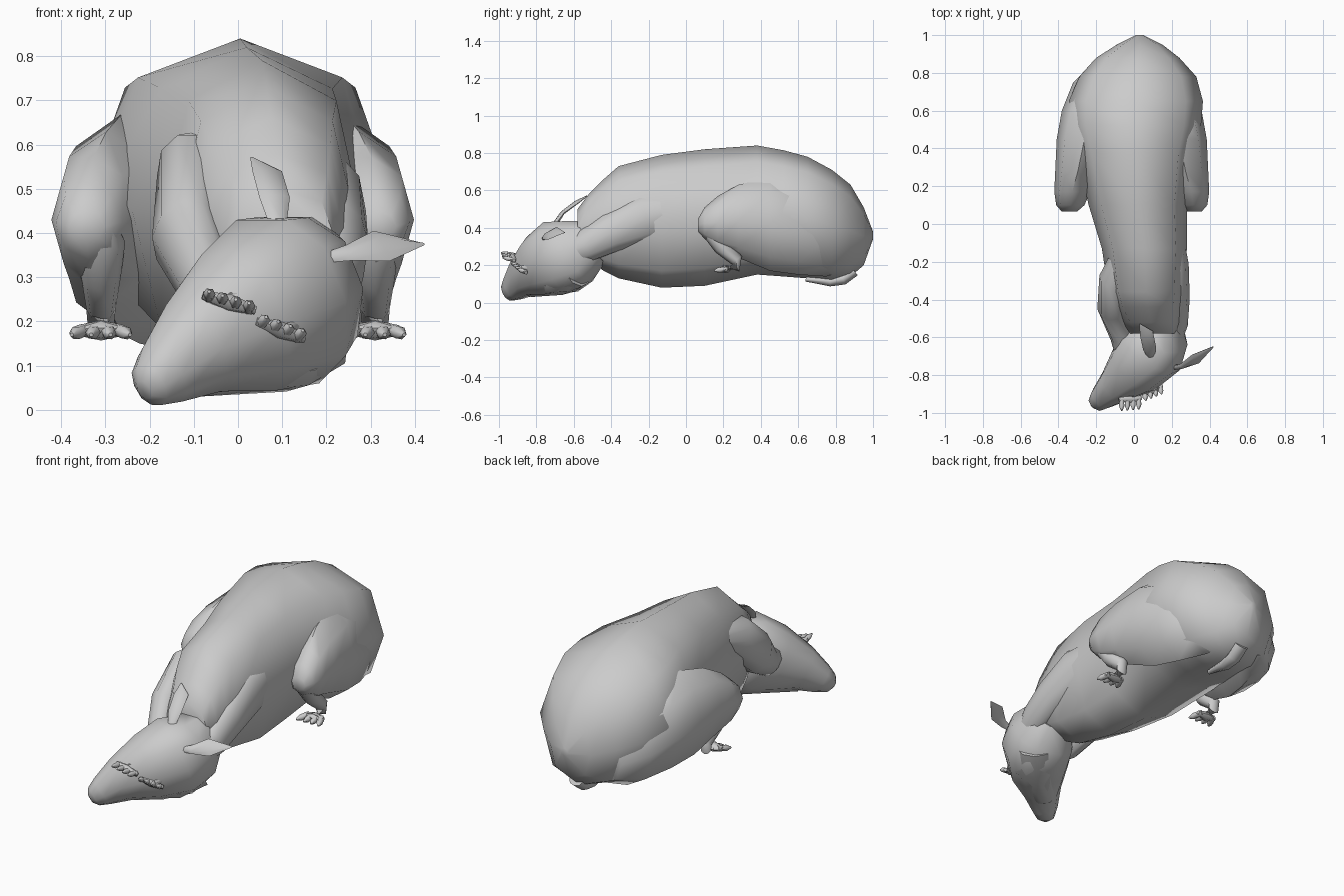
import bpy
import bmesh
import math
from mathutils import Vector

cube = bpy.data.objects.get("Cube")
if cube:
    bpy.data.objects.remove(cube, do_unlink=True)

hide = bpy.data.materials.new("grey_hide")
hide.use_nodes = True
GREY = (0.6, 0.6, 0.6, 1)
hide.diffuse_color = GREY
hide.node_tree.nodes["Principled BSDF"].inputs["Base Color"].default_value = GREY


def add_tube(bm, path, sides, axis, up, power):
    """Loft rings (x, y, z, half width, half height) along a path."""
    pts = [Vector(p[:3]) for p in path]
    rings = []
    for i, p in enumerate(path):
        t = axis or pts[min(i + 1, len(pts) - 1)] - pts[max(i - 1, 0)]
        t = Vector(t).normalized()
        side = t.cross(Vector(up)).normalized()
        normal = side.cross(t)
        ring = []
        for k in range(sides):
            a = math.tau * k / sides
            c, s = math.cos(a), math.sin(a)
            c = math.copysign(abs(c) ** power, c)
            s = math.copysign(abs(s) ** power, s)
            ring.append(bm.verts.new(pts[i] + side * c * p[3] + normal * s * p[4]))
        rings.append(ring)
    for r0, r1 in zip(rings, rings[1:]):
        for k in range(sides):
            n = (k + 1) % sides
            bm.faces.new((r0[k], r0[n], r1[n], r1[k]))
    bm.faces.new(rings[0][::-1])
    bm.faces.new(rings[-1])


def build(name, paths, sides=10, axis=None, up=(0, 0, 1), power=1.0):
    bm = bmesh.new()
    for path in paths:
        add_tube(bm, path, sides, axis, up, power)
    bmesh.ops.recalc_face_normals(bm, faces=bm.faces)
    mesh = bpy.data.meshes.new(name)
    bm.to_mesh(mesh)
    bm.free()
    mesh.materials.append(hide)
    ob = bpy.data.objects.new(name, mesh)
    bpy.context.collection.objects.link(ob)
    bpy.ops.object.select_all(action="DESELECT")
    ob.select_set(True)
    bpy.context.view_layer.objects.active = ob
    bpy.ops.object.shade_smooth_by_angle(angle=math.radians(60))


def from_heights(rows, s=1, shift=0):
    """Rows of (y, top, bottom, x, half width) to loft rings."""
    return [(s * x + shift, y, (top + low) / 2, w, (top - low) / 2)
            for y, top, low, x, w in rows]


def paw(name, a, b, reach, fan=0.0, r=0.02):
    """Knuckle bar from a to b with four pointed toes."""
    a, b, reach = Vector(a), Vector(b), Vector(reach)
    mid = (a + b) / 2
    paths = [[(*a, r * .5, r * .5), (*mid, r * 1.2, r), (*b, r * .5, r * .5)]]
    for k in range(4):
        base = a.lerp(b, (k + .5) / 4)
        d = reach + (base - mid) * fan
        paths.append([(*(base - d * .2), r * .6, r * .6),
                      (*(base + d * .6), r * .7, r * .65),
                      (*(base + d), r * .2, r * .2)])
    build(name, paths, sides=6, up=(0.1, 0.2, 1))


# Trunk, broad over the hips and ridged along the back
build("body", [from_heights([
    (-.58, .5, .27, .1, .12), (-.52, .58, .23, .09, .15),
    (-.44, .66, .17, .075, .18), (-.36, .73, .13, .065, .2),
    (-.13, .79, .08, .055, .225), (.1, .82, .09, .02, .26),
    (.38, .84, .15, .005, .31), (.52, .815, .14, .005, .35),
    (.65, .78, .13, .01, .355), (.78, .71, .11, .02, .31),
    (.88, .63, .14, .02, .22),
    (.95, .51, .2, .03, .12), (1, .38, .34, .03, .02)])],
    sides=8, axis=(0, 1, 0), power=.85)

# Head turned down to one side, with its jaw
build("head", [[
    (.14, -.5, .33, .11, .13), (.12, -.59, .275, .17, .185),
    (.09, -.67, .245, .185, .205), (0, -.77, .197, .155, .172),
    (-.1, -.86, .14, .1, .115), (-.17, -.92, .08, .067, .075),
    (-.2, -.95, .055, .048, .052), (-.212, -.965, .045, .02, .022)]], power=.85)
build("lower_jaw", [[
    (.18, -.58, .15, .09, .07), (.1, -.67, .09, .11, .05),
    (-.09, -.83, .06, .05, .03)]], sides=8)

# Leaf shaped ears
build("left_ear", [[
    (.2, -.76, .345, .014, .012), (.25, -.755, .355, .022, .01),
    (.325, -.715, .371, .045, .008), (.42, -.65, .375, .003, .003)]],
    sides=6, up=(0, -1.5, 1))
build("right_ear", [[
    (.09, -.7, .42, .02, .014), (.083, -.66, .48, .035, .01),
    (.066, -.58, .54, .036, .008), (.03, -.53, .57, .003, .003)]], sides=6)

# Forelegs reaching forward under the head
build("left_foreleg", [[
    (.16, .04, .5, .08, .1), (.195, -.22, .45, .095, .14),
    (.21, -.4, .375, .085, .11), (.21, -.53, .305, .075, .09),
    (.18, -.65, .25, .06, .07), (.1, -.87, .18, .025, .022)]])
build("right_foreleg", [[
    (-.04, -.1, .58, .05, .06), (-.1, -.29, .53, .085, .11),
    (-.115, -.44, .39, .08, .11), (-.06, -.6, .27, .065, .08),
    (-.01, -.91, .245, .025, .02)]])
paw("left_front_paw", (.04, -.9, .2), (.15, -.855, .16), (.01, -.04, .015))
paw("right_front_paw", (-.08, -.93, .26), (.04, -.92, .225), (0, -.06, .012))

# Folded hind legs, melting into the hips at the back
for s, side in ((1, "left"), (-1, "right")):
    shift = -.012
    build(side + "_haunch", [from_heights([
        (.065, .45, .38, .33, .04), (.1, .51, .34, .325, .075),
        (.17, .57, .29, .315, .095), (.28, .63, .24, .285, .12),
        (.45, .67, .17, .25, .147), (.6, .63, .15, .21, .16),
        (.75, .54, .14, .16, .15), (.86, .42, .18, .1, .1)], s, shift)],
        sides=8, axis=(0, 1, 0))
    x = s * .31
    build(side + "_shin", [[
        (x, .1, .43, .03, .03), (x, .13, .38, .055, .045),
        (x, .19, .3, .045, .045), (x, .27, .228, .033, .036),
        (x, .27, .19, .03, .028), (x, .2, .182, .045, .02)]],
        sides=8, up=(0, 1, .3))
    paw(side + "_hind_paw", (x - .055, .21, .18), (x + .055, .21, .18),
        (0, -.058, -.01), fan=.6, r=.024)

# Short tail tucked below the rump
build("tail", [[
    (.03, .9, .17, .04, .03), (.03, .84, .125, .04, .03),
    (.03, .77, .112, .035, .025), (.03, .64, .125, .012, .012)]], sides=8)
